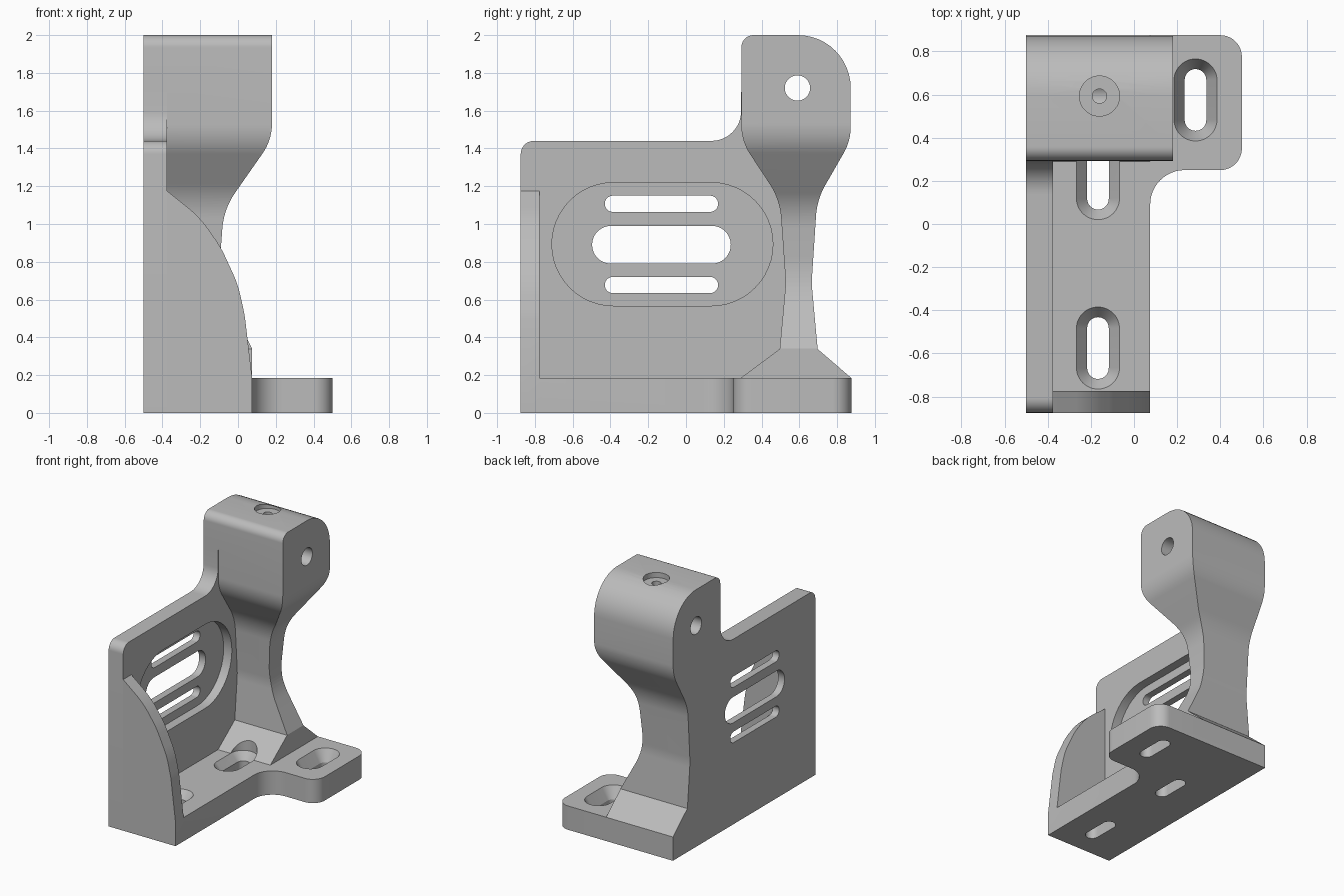
import bpy
import bmesh
import math
from mathutils import Vector

cube = bpy.data.objects.get("Cube")
if cube:
    bpy.data.objects.remove(cube, do_unlink=True)

SEGMENTS = 12


def rounded(points):
    """Outline from (a, b) or (a, b, radius) corners, with each radius filleted."""
    out = []
    for i, corner in enumerate(points):
        p = Vector(corner[:2])
        if len(corner) == 2:
            out.append(p)
            continue
        to_prev = Vector(points[i - 1][:2]) - p
        to_next = Vector(points[(i + 1) % len(points)][:2]) - p
        half = to_prev.angle(to_next) / 2
        t = min(corner[2] / math.tan(half), to_prev.length / 2, to_next.length / 2)
        d1, d2 = to_prev.normalized(), to_next.normalized()
        center = p + (d1 + d2).normalized() * t / math.cos(half)
        v0, v1 = p + d1 * t - center, p + d2 * t - center
        start = math.atan2(v0.y, v0.x)
        sweep = math.atan2(v0.x * v1.y - v0.y * v1.x, v0.dot(v1))
        for k in range(SEGMENTS + 1):
            a = start + sweep * k / SEGMENTS
            out.append(center + Vector((math.cos(a), math.sin(a))) * v0.length)
    return out


def slot(a, b, half_a, half_b):
    """Stadium outline; a circle when both half sizes match."""
    r = min(half_a, half_b)
    return rounded([(a - half_a, b - half_b, r), (a + half_a, b - half_b, r),
                    (a + half_a, b + half_b, r), (a - half_a, b + half_b, r)])


def loft(name, axis, sections):
    """Closed solid through (level, outline) sections stacked along an axis."""
    place = {"x": lambda p, l: (l, p.x, p.y),
             "y": lambda p, l: (p.x, l, p.y),
             "z": lambda p, l: (p.x, p.y, l)}[axis]
    bm = bmesh.new()
    rings = [[bm.verts.new(place(p, level)) for p in outline] for level, outline in sections]
    for low, high in zip(rings, rings[1:]):
        for i in range(len(low)):
            bm.faces.new((low[i - 1], low[i], high[i], high[i - 1]))
    bm.faces.new(rings[0])
    bm.faces.new(rings[-1])
    bmesh.ops.remove_doubles(bm, verts=bm.verts, dist=0.0005)
    bmesh.ops.recalc_face_normals(bm, faces=bm.faces)
    mesh = bpy.data.meshes.new(name)
    bm.to_mesh(mesh)
    bm.free()
    obj = bpy.data.objects.new(name, mesh)
    bpy.context.collection.objects.link(obj)
    return obj


def prism(name, axis, low, high, outline):
    return loft(name, axis, [(low, outline), (high, outline)])


def combine(target, tool, operation):
    """Apply a boolean and discard the tool."""
    mod = target.modifiers.new(operation, "BOOLEAN")
    mod.operation, mod.solver, mod.object = operation, "EXACT", tool
    bpy.context.view_layer.objects.active = target
    bpy.ops.object.modifier_apply(modifier=mod.name)
    bpy.data.objects.remove(tool, do_unlink=True)


LEFT, INNER, EDGE = -0.5, -0.375, 0.075
BACK, BASE_TOP = 0.875, 0.185

# Base plate with a rounded side tab
bracket = prism("mounting_bracket", "z", 0, BASE_TOP, rounded([
    (LEFT, -BACK), (EDGE, -BACK), (EDGE, 0.25, 0.16),
    (0.5, 0.25, 0.1), (0.5, BACK, 0.1), (LEFT, BACK)]))

# Side wall sweeping up into the head
wall = prism("side_wall", "x", LEFT, INNER, rounded([
    (-BACK, 0), (0.59, 0), (0.59, 1.75), (0.293, 1.75),
    (0.29, 1.44, 0.295), (-BACK, 1.44, 0.07)]))

# Front rib with a curved edge
rib = prism("front_rib", "y", -BACK, -0.775, rounded([
    (LEFT, 0), (EDGE, 0), (EDGE, BASE_TOP), (0.035, 0.52, 0.6), (0, 0.68, 0.6),
    (-0.09, 0.875, 0.6), (-0.2, 1.035, 0.6), (INNER, 1.175), (LEFT, 1.175)]))

# Column and head: side profile crossed with front profile
column = prism("column", "x", LEFT, 0.4, rounded([
    (0.29, 0.05), (BACK, 0.05), (BACK, BASE_TOP), (0.697, 0.338), (0.665, 0.686, 0.5),
    (0.694, 1.13, 0.38), (0.872, 1.44, 0.28), (0.872, 2, 0.28),
    (0.293, 2, 0.065), (0.293, 1.44, 0.28), (0.497, 1.13, 0.38),
    (0.528, 0.686, 0.5), (0.496, 0.338), (0.29, BASE_TOP)]))
front_profile = prism("column_front_profile", "y", 0, 1, rounded([
    (-0.7, 0), (EDGE, 0), (EDGE, 0.34), (-0.105, 0.686, 0.5), (-0.075, 1.08, 0.38),
    (0.18, 1.445, 0.28), (0.18, 2.2), (-0.7, 2.2)]))
combine(column, front_profile, "INTERSECT")

for part in (wall, rib, column):
    combine(bracket, part, "UNION")

# Countersunk mounting slots in the base
for x, y, depth in ((-0.167, -0.575, 0.06), (-0.167, 0.21, 0.06), (0.285, 0.575, 0.09)):
    narrow, wide = slot(x, y, 0.05, 0.143), slot(x, y, 0.1, 0.19)
    cutter = loft("slot_cutter", "z", [
        (-0.1, narrow), (BASE_TOP - depth, narrow), (BASE_TOP, wide), (0.42, wide)])
    combine(bracket, cutter, "DIFFERENCE")

# Wall recess on the inner face, then three vents through it
combine(bracket, prism("recess_cutter", "x", INNER - 0.07, INNER + 0.1,
                       slot(-0.125, 0.893, 0.585, 0.326)), "DIFFERENCE")
for z, half_y, half_z in ((0.677, 0.3, 0.043), (0.89, 0.367, 0.1), (1.107, 0.3, 0.043)):
    vent = prism("vent_cutter", "x", -0.7, -0.3, slot(-0.13, z, half_y, half_z))
    combine(bracket, vent, "DIFFERENCE")

# Cross hole, top screw hole and its counterbore in the head
combine(bracket, prism("cross_hole", "x", -0.7, 0.4, slot(0.59, 1.72, 0.067, 0.067)), "DIFFERENCE")
combine(bracket, prism("screw_hole", "z", 1.72, 2.1, slot(-0.16, 0.593, 0.033, 0.033)), "DIFFERENCE")
combine(bracket, prism("counterbore", "z", 1.96, 2.1, slot(-0.16, 0.593, 0.093, 0.093)), "DIFFERENCE")

# Single grey finish
grey = bpy.data.materials.new("plain_grey")
grey.use_nodes = True
colour = (0.5, 0.5, 0.5, 1)
grey.diffuse_color = colour
grey.node_tree.nodes["Principled BSDF"].inputs["Base Color"].default_value = colour
bracket.data.materials.clear()
bracket.data.materials.append(grey)
for face in bracket.data.polygons:
    face.material_index = 0

bpy.ops.object.select_all(action="DESELECT")
bracket.select_set(True)
bpy.context.view_layer.objects.active = bracket
bpy.ops.object.shade_smooth_by_angle(angle=math.radians(20))
